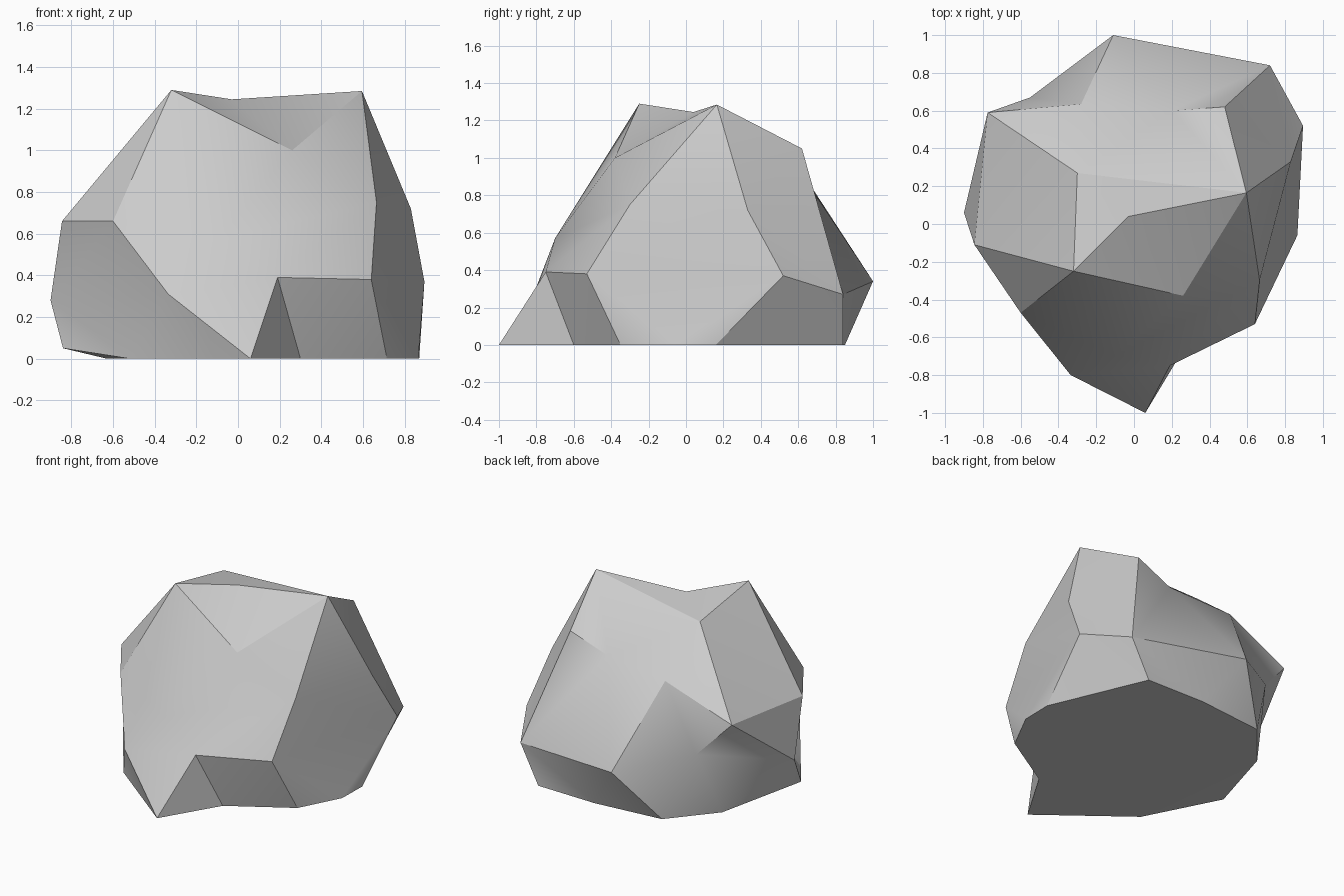
import bpy
import bmesh
import math
from mathutils import Vector

if "Cube" in bpy.data.objects:
    bpy.data.objects.remove(bpy.data.objects["Cube"], do_unlink=True)


def make_material(name, colour):
    material = bpy.data.materials.new(name)
    material.use_nodes = True
    material.diffuse_color = colour
    shader = next(n for n in material.node_tree.nodes if n.type == "BSDF_PRINCIPLED")
    shader.inputs["Base Color"].default_value = colour
    shader.inputs["Roughness"].default_value = 0.9
    return material


def contour(bm, points):
    """Add one closed contour, counter-clockwise from above, first corner at the front."""
    return [bm.verts.new(Vector(point)) for point in points]


def skin(bm, lower, upper):
    """Stretch triangles between two contours, always taking the shorter diagonal."""
    i = j = 0
    while i < len(lower) or j < len(upper):
        low, high = lower[i % len(lower)], upper[j % len(upper)]
        next_low = lower[(i + 1) % len(lower)]
        next_high = upper[(j + 1) % len(upper)]
        step_low = (next_low.co - high.co).length
        step_high = (next_high.co - low.co).length
        if j == len(upper) or (i < len(lower) and step_low <= step_high):
            bm.faces.new((low, next_low, high))
            i += 1
        else:
            bm.faces.new((low, next_high, high))
            j += 1


def fan(bm, ring, peak):
    """Close a contour with triangles meeting at one corner."""
    for corner, following in zip(ring, ring[1:] + ring[:1]):
        bm.faces.new((corner, following, peak))


bm = bmesh.new()

# Footprint on the ground, with a pointed toe at the front and one lifted corner
foot = contour(bm, [
    (.06, -1, 0), (.3, -.6, 0), (.715, -.35, 0), (.865, -.06, 0),
    (.87, .16, 0), (.58, .84, 0), (.13, .85, 0), (-.37, .8, 0),
    (-.63, .49, 0), (-.84, -.1, .05), (-.52, -.55, 0)])

# Widest belt of corners
belt = contour(bm, [
    (.19, -.75, .39), (.64, -.53, .38), (.895, .52, .37), (.72, .84, .27),
    (-.11, 1, .34), (-.55, .67, .46), (-.9, .06, .28), (-.335, -.8, .31)])

# Shoulder, hollowed at the back
shoulder = contour(bm, [
    (-.1, -.7, .57), (.665, -.3, .75), (.83, .33, .72),
    (.48, .62, 1.05), (.2, .6, .94), (-.28, .635, .9),
    (-.775, .59, .7), (-.845, -.11, .66), (-.6, -.47, .66)])

# Crown, chipped at the front between its two peaks
crown = contour(bm, [
    (.26, -.38, 1), (.595, .165, 1.285), (-.3, .27, 1.19), (-.32, -.25, 1.29)])
saddle = bm.verts.new((-.03, .04, 1.245))

for lower, upper in ((foot, belt), (belt, shoulder), (shoulder, crown)):
    skin(bm, lower, upper)
fan(bm, crown, saddle)

# Flat underside, then the small gap below the lifted corner
bm.faces.new([v for v in reversed(foot) if v.co.z < .02])
bmesh.ops.holes_fill(bm, edges=[e for e in bm.edges if e.is_boundary], sides=4)
bmesh.ops.recalc_face_normals(bm, faces=bm.faces)

mesh = bpy.data.meshes.new("boulder")
bm.to_mesh(mesh)
bm.free()
mesh.materials.append(make_material("stone grey", (.6, .6, .6, 1)))

boulder = bpy.data.objects.new("boulder", mesh)
bpy.context.collection.objects.link(boulder)

# Soft facets with crisp ridges
bpy.ops.object.select_all(action="DESELECT")
boulder.select_set(True)
bpy.context.view_layer.objects.active = boulder
bpy.ops.object.shade_smooth_by_angle(angle=math.radians(30))
